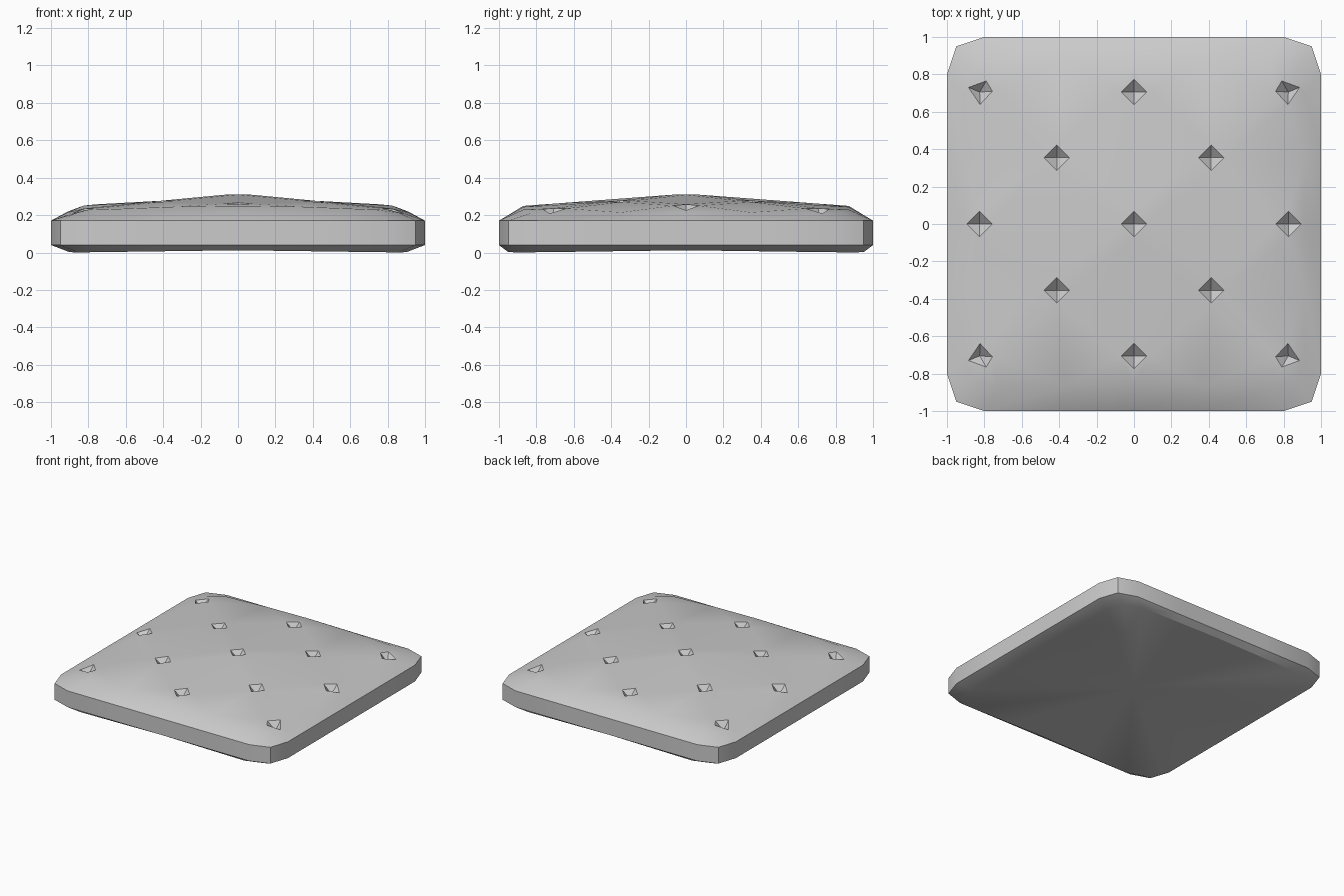
import bpy, bmesh
from math import hypot
from mathutils import Vector
from mathutils.geometry import delaunay_2d_cdt

if "Cube" in bpy.data.objects:
    bpy.data.objects.remove(bpy.data.objects["Cube"])


def crown(x, y):
    """Height of the gently domed top."""
    return 0.31 - 0.075 * max(hypot(x, y) - 0.06, 0) - 0.3 * max(abs(x) - 0.82, 0)


# Rounded-square outline: one side, turned four times
side = [(1, -0.8), (1, -0.4), (1, 0), (1, 0.4), (1, 0.8), (0.95, 0.95)]
outline = []
for turn in range(4):
    outline += side
    side = [(-y, x) for x, y in side]

bm = bmesh.new()


def ring(sx, sy, height):
    return [bm.verts.new((x * sx, y * sy, height(x * sx, y * sy))) for x, y in outline]


# Side walls lofted between four rings
rings = [
    ring(0.90, 0.95, lambda x, y: 0.012 * (1 - min(abs(x), abs(y)) / 0.9)),
    ring(1, 1, lambda x, y: 0.04),
    ring(1, 1, lambda x, y: 0.17),
    ring(0.91, 0.87, crown),
]
n = len(outline)
for lower, upper in zip(rings, rings[1:]):
    for i in range(n):
        j = (i + 1) % n
        bm.faces.new((lower[i], lower[j], upper[j], upper[i]))

# Slightly hollow underside
centre = bm.verts.new((0, 0, 0.018))
for i in range(n):
    bm.faces.new((rings[0][(i + 1) % n], rings[0][i], centre))

# Tufts: four-sided pits in a staggered pattern
tufts = [(x, y) for x in (-0.825, 0, 0.825) for y in (-0.705, 0, 0.705)]
tufts += [(x, y) for x in (-0.413, 0.413) for y in (-0.355, 0.355)]
points = [Vector(v.co[:2]) for v in rings[3]]
edges = [(i, (i + 1) % n) for i in range(n)]
for cx, cy in tufts:
    k = len(points)
    sx, sy = (-1 if cx < 0 else 1), (-1 if cy < 0 else 1)
    rim = [(0.068, 0), (0, 0.068), (-0.068, 0), (0, -0.068)]
    if abs(cx) > 0.8 and abs(cy) > 0.7:          # corner tufts are skewed
        rim = [(0.06, 0.025), (-0.035, 0.06), (-0.068, 0.005), (-0.002, -0.066)]
    points.append(Vector((cx, cy)))
    points += [Vector((cx + sx * a, cy + sy * b)) for a, b in rim]
    for i in range(4):
        edges += [(k, k + 1 + i), (k + 1 + i, k + 1 + (i + 1) % 4)]

# Top surface triangulated around the tufts
flat, _, tris, *_ = delaunay_2d_cdt(points, edges, [list(range(n))], 1, 1e-5)
top = []
for p in flat:
    pit = any(hypot(p.x - cx, p.y - cy) < 0.005 for cx, cy in tufts)
    top.append(bm.verts.new((p.x, p.y, crown(p.x, p.y) - (0.055 if pit else 0))))
for t in tris:
    bm.faces.new([top[i] for i in t])
bmesh.ops.remove_doubles(bm, verts=bm.verts, dist=0.0005)
bmesh.ops.recalc_face_normals(bm, faces=bm.faces)

mesh = bpy.data.meshes.new("tufted_cushion")
bm.to_mesh(mesh)
bm.free()
cushion = bpy.data.objects.new("tufted_cushion", mesh)
bpy.context.collection.objects.link(cushion)
bpy.context.view_layer.objects.active = cushion
cushion.select_set(True)
bpy.ops.object.shade_smooth_by_angle(angle=0.55)
